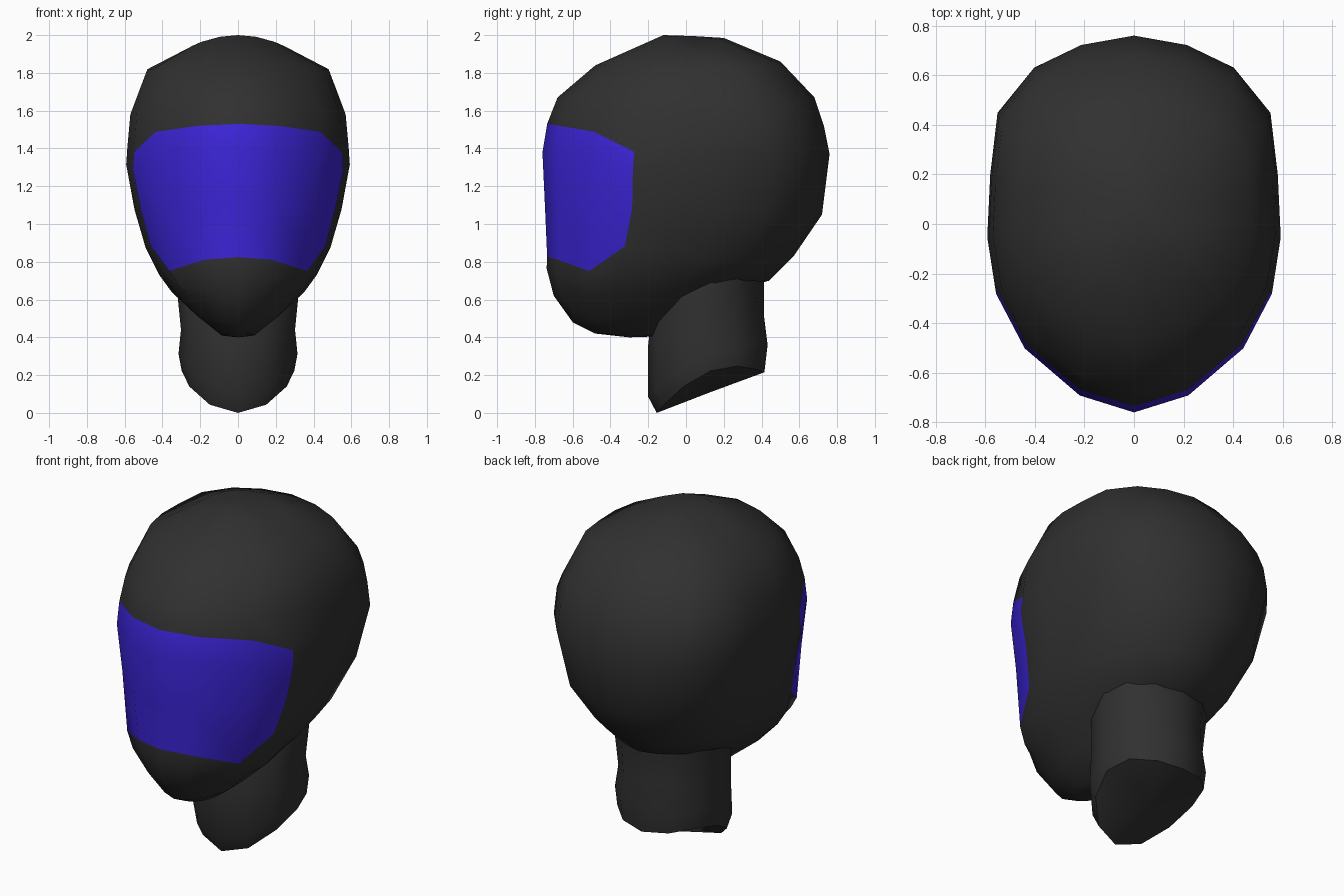
import bpy, bmesh, math

if "Cube" in bpy.data.objects:
    bpy.data.objects.remove(bpy.data.objects["Cube"])


def material(name, color):
    m = bpy.data.materials.new(name)
    m.diffuse_color = (*color, 1.0)
    m.use_nodes = True
    m.node_tree.nodes["Principled BSDF"].inputs["Base Color"].default_value = m.diffuse_color
    return m


black = material("matte black", (0.03, 0.03, 0.03))
blue = material("visor blue", (0.045, 0.018, 0.68))


def loft(name, rings, cap_start, cap_end, mats, paint=None):
    """Skin half rings (front to back, x >= 0), mirrored across x = 0."""
    bm = bmesh.new()
    loops = []
    for half in rings:
        full = half + [(-x, y, z) for x, y, z in half[-2:0:-1]]
        loops.append([bm.verts.new(p) for p in full])
    n = len(loops[0])
    for r in range(len(loops) - 1):
        a, b = loops[r], loops[r + 1]
        for i in range(n):
            j = (i + 1) % n
            f = bm.faces.new((a[i], a[j], b[j], b[i]))
            if paint and paint(r, min(i, n - 1 - i)):
                f.material_index = 1
    for loop, tip in ((loops[0], cap_start), (loops[-1], cap_end)):
        v = bm.verts.new(tip)
        for i in range(n):
            bm.faces.new((loop[i], loop[(i + 1) % n], v))
    bmesh.ops.recalc_face_normals(bm, faces=bm.faces)
    me = bpy.data.meshes.new(name)
    bm.to_mesh(me)
    bm.free()
    for m in mats:
        me.materials.append(m)
    ob = bpy.data.objects.new(name, me)
    bpy.context.collection.objects.link(ob)
    bpy.ops.object.select_all(action='DESELECT')
    ob.select_set(True)
    bpy.context.view_layer.objects.active = ob
    bpy.ops.object.shade_smooth_by_angle(angle=math.radians(55))
    return ob


# Head cross-section: narrow face, broad back (x and y fractions)
SX = [0, .37, .745, .94, 1, .98, .93, .68, .36, 0]
SY = [-1, -.91, -.66, -.37, -.07, .26, .59, .83, .95, 1]


def head_ring(yf, zf, yb, zb, w, droop=0, taper=0, lift=()):
    ring = []
    for i, (sx, sy) in enumerate(zip(SX, SY)):
        t = (sy + 1) / 2
        z = zf + (zb - zf) * t - droop * sx * sx
        z += lift[i] if i < len(lift) else 0
        x = w * sx * (1 - taper * max(0, sy))
        ring.append((x, yf + (yb - yf) * t, z))
    return ring


head_rings = [
    head_ring(-.12, 2.0, .20, 1.985, .26, droop=.06),       # crown
    head_ring(-.48, 1.84, .50, 1.86, .48, droop=.03),
    head_ring(-.68, 1.67, .68, 1.67, .57, droop=.09),       # forehead
    head_ring(-.735, 1.53, .73, 1.52, .585,                 # visor top
              lift=(0, -.01, -.04, -.145, -.11, -.05)),
    head_ring(-.76, 1.38, .76, 1.37, .592,
              lift=(0, 0, -.02, -.09, -.06)),
    head_ring(-.747, 1.10, .72, 1.05, .548, taper=.1),
    head_ring(-.735, .825, .57, .83, .49, taper=.22,        # visor bottom
              lift=(0, -.015, -.075, .055, .05)),
    head_ring(-.738, .765, .44, .70, .42, taper=.25,        # cheeks
              lift=(0, -.02, -.08, -.02)),
    head_ring(-.70, .62, .30, .66, .35, taper=.2),
    head_ring(-.60, .48, .10, .56, .22),                    # jaw
    head_ring(-.48, .42, -.15, .405, .09),                  # chin
]
loft("head", head_rings, (0, .04, 1.995), (0, -.3, .4), (black, blue),
     paint=lambda row, col: 3 <= row <= 5 and col <= 2)


# Neck: tilted oval rings, the sides raised by an arch
def neck_ring(yf, zf, yb, zb, w, arch=0):
    ring = []
    for k in range(7):
        a = math.pi * k / 6
        t = (1 - math.cos(a)) / 2
        x = 0 if k in (0, 6) else w * math.sin(a)
        ring.append((x, yf + (yb - yf) * t,
                     zf + (zb - zf) * t + arch * math.sin(a) ** 2))
    return ring


neck_rings = [
    neck_ring(-.155, 0, .415, .215, .298, arch=.115),
    neck_ring(-.20, .085, .432, .36, .315, arch=.09),
    neck_ring(-.20, .36, .412, .52, .302),
    neck_ring(-.17, .60, .412, .68, .322),
    neck_ring(-.05, .88, .42, .90, .32),
]
loft("neck", neck_rings, (0, .13, .11), (0, .2, .95), (black,))
